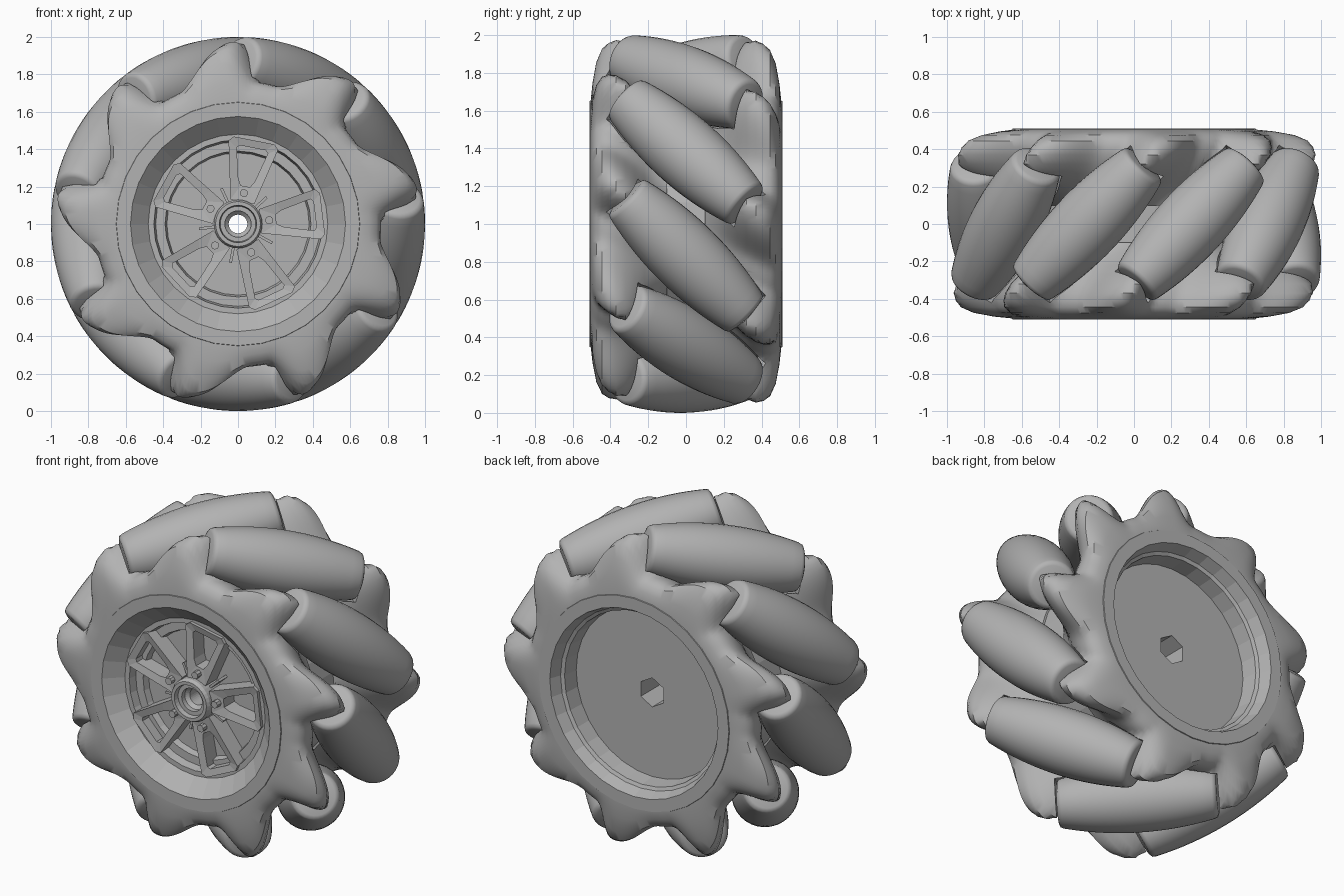
import bpy, bmesh
from math import sin, cos, pi, radians, sqrt
from mathutils import Matrix, Vector

if "Cube" in bpy.data.objects:
    bpy.data.objects.remove(bpy.data.objects["Cube"])

COUNT, STEP, FIRST = 9, 40, 28      # rollers, spacing and first angle in degrees
AXIS_R, ROLLER_R, HALF_LEN = 0.81, 0.19, 0.45

grey = bpy.data.materials.new("mid grey")
grey.use_nodes = True
grey.diffuse_color = (0.45, 0.45, 0.45, 1)
grey.node_tree.nodes["Principled BSDF"].inputs["Base Color"].default_value = (0.45, 0.45, 0.45, 1)


def finish(name, bm, smooth=None):
    bmesh.ops.recalc_face_normals(bm, faces=bm.faces)
    mesh = bpy.data.meshes.new(name)
    bm.to_mesh(mesh)
    bm.free()
    mesh.materials.append(grey)
    ob = bpy.data.objects.new(name, mesh)
    bpy.context.collection.objects.link(ob)
    ob.location.z = 1
    if smooth:
        shade(ob, smooth)
    return ob


def activate(ob):
    bpy.ops.object.select_all(action='DESELECT')
    ob.select_set(True)
    bpy.context.view_layer.objects.active = ob


def shade(ob, angle):
    activate(ob)
    bpy.ops.object.shade_smooth_by_angle(angle=radians(angle))


def skin(bm, rings, closed):
    """Bridge rings of points that all have the same length."""
    rows = [[bm.verts.new(p) for p in ring] for ring in rings]
    n = len(rows[0])
    for i in range(len(rows) - (0 if closed else 1)):
        a, b = rows[i], rows[(i + 1) % len(rows)]
        for j in range(n):
            bm.faces.new((a[j], a[(j + 1) % n], b[(j + 1) % n], b[j]))
    if not closed:
        bm.faces.new(rows[0])
        bm.faces.new(rows[-1])


def lathe(bm, profile, sides, matrix=Matrix(), closed=True):
    """Turn (radius, y) points around the y axis."""
    skin(bm, [[matrix @ Vector((r * cos(2 * pi * j / sides), y, r * sin(2 * pi * j / sides)))
               for j in range(sides)] for r, y in profile], closed)


def cut(ob, cutter):
    mod = ob.modifiers.new("cut", 'BOOLEAN')
    mod.operation, mod.solver, mod.object = 'DIFFERENCE', 'EXACT', cutter
    activate(ob)
    bpy.ops.object.modifier_apply(modifier=mod.name)


def around_y(degrees):
    return Matrix.Rotation(-radians(degrees), 4, 'Y')


# Barrel rollers tilted 45 degrees; their outer lines share one circle
def roller_matrix(i):
    return (around_y(FIRST + i * STEP) @ Matrix.Translation((AXIS_R, 0, 0))
            @ Matrix.Rotation(radians(135), 4, 'X'))


def barrel(gap):
    pts = []
    body = HALF_LEN - 0.025
    for k in range(-8, 9):
        s = body * k / 8
        t = s / sqrt(2)
        rho = sqrt(AXIS_R ** 2 + t * t)
        pts.append(((1 - rho) / sqrt(1 - (t / rho) ** 2 / 2) + gap, s))
    end = pts[-1][0]
    tip = [(end - 0.008, HALF_LEN - 0.008), (end - 0.028, HALF_LEN)]
    if gap:
        tip = [(end, HALF_LEN + gap)]
    return [(r, -s) for r, s in reversed(tip)] + pts + tip


for i in range(COUNT):
    bm = bmesh.new()
    lathe(bm, barrel(0), 32, roller_matrix(i), closed=False)
    finish(f"roller_{i + 1}", bm, 50)

bm = bmesh.new()
for i in range(COUNT):
    lathe(bm, barrel(0.008), 32, roller_matrix(i), closed=False)
clearance = finish("roller_clearance", bm)


# Side flanges with one swept lobe behind the end of each roller
def lobe(deg):
    d = (deg + 8) % STEP - 8
    if -8 < d < 3:
        return 0.5 + 0.5 * cos(pi * (d - 3) / 11)
    if 3 <= d < 25:
        return 0.5 + 0.5 * cos(pi * (d - 3) / 22)
    return 0


SECTION = [(-0.505, 0.6, 0), (-0.505, 0.65, 0), (-0.495, 0.70, 0.05), (-0.475, 0.74, 0.12),
           (-0.445, 0.76, 0.17), (-0.41, 0.765, 0.195), (-0.37, 0.76, 0.215), (-0.32, 0.74, 0.225),
           (-0.27, 0.71, 0.21), (-0.22, 0.67, 0.17), (-0.16, 0.62, 0.08), (-0.1, 0.6, 0),
           (-0.1, 0.57, 0), (-0.45, 0.57, 0)]
flip = Matrix.Rotation(pi, 4, Vector((cos(radians(FIRST)), 0, sin(radians(FIRST)))))
for name, matrix in (("front_flange", Matrix()), ("back_flange", flip)):
    bm = bmesh.new()
    rings = []
    for y, base, amp in SECTION:
        twist = -(y + 0.42) * 38
        ring = []
        for j in range(270):
            a = 360 * j / 270
            r = base + amp * lobe(a - FIRST - 22 - twist)
            ring.append(matrix @ Vector((r * cos(radians(a)), y, r * sin(radians(a)))))
        rings.append(ring)
    skin(bm, rings, True)
    flange = finish(name, bm)
    cut(flange, clearance)
    shade(flange, 35)
bpy.data.objects.remove(clearance)

# Hub: dished front, raised bearing boss, flat back with a hexagonal socket
bm = bmesh.new()
lathe(bm, [(0.05, -0.40), (0.07, -0.42), (0.07, -0.45), (0.095, -0.45), (0.1, -0.48), (0.12, -0.48),
           (0.13, -0.46), (0.13, -0.33), (0.38, -0.33), (0.39, -0.37), (0.44, -0.37), (0.45, -0.42),
           (0.48, -0.42), (0.575, -0.51), (0.65, -0.51), (0.655, -0.495), (0.59, -0.42),
           (0.59, 0.42), (0.655, 0.495), (0.65, 0.51), (0.575, 0.51), (0.55, 0.44), (0.53, 0.43),
           (0.52, 0.33), (0.05, 0.33)], 32)
hub = finish("hub", bm)
bm = bmesh.new()
lathe(bm, [(0.09, -0.2), (0.09, 0.4)], 6, around_y(30), closed=False)
socket = finish("hex_socket", bm)
cut(hub, socket)
bpy.data.objects.remove(socket)


# Five window-shaped spokes with a bolt each, and thin ribs between them
def loop_frame(bm, outer, inner, matrix):
    rings = [[matrix @ Vector((u, y, v)) for u, v in loop]
             for loop, y in ((outer, -0.44), (outer, -0.32), (inner, -0.32), (inner, -0.43))]
    skin(bm, rings, True)


def mirrored(half):
    return half + [(u, -v) for u, v in reversed(half)]


OUTER = mirrored([(0.12, 0.065), (0.21, 0.085), (0.43, 0.135), (0.455, 0.11)])
INNER = mirrored([(0.205, 0.025), (0.24, 0.045), (0.40, 0.085), (0.415, 0.07)])
for i in range(5):
    turn = around_y(79 + 72 * i)
    bm = bmesh.new()
    loop_frame(bm, OUTER, INNER, turn)
    finish(f"spoke_{i + 1}", bm)

    bm = bmesh.new()
    lathe(bm, [(0.022, -0.47), (0.022, -0.40)], 8, turn @ Matrix.Translation((0.168, 0, 0)), closed=False)
    finish(f"bolt_{i + 1}", bm)

    bm = bmesh.new()
    place = around_y(79 + 36 + 72 * i) @ Matrix.Translation((0.165, -0.36, 0)) @ Matrix.Diagonal((0.09, 0.1, 0.015, 1))
    bmesh.ops.create_cube(bm, size=1, matrix=place)
    finish(f"rib_{i + 1}", bm)
